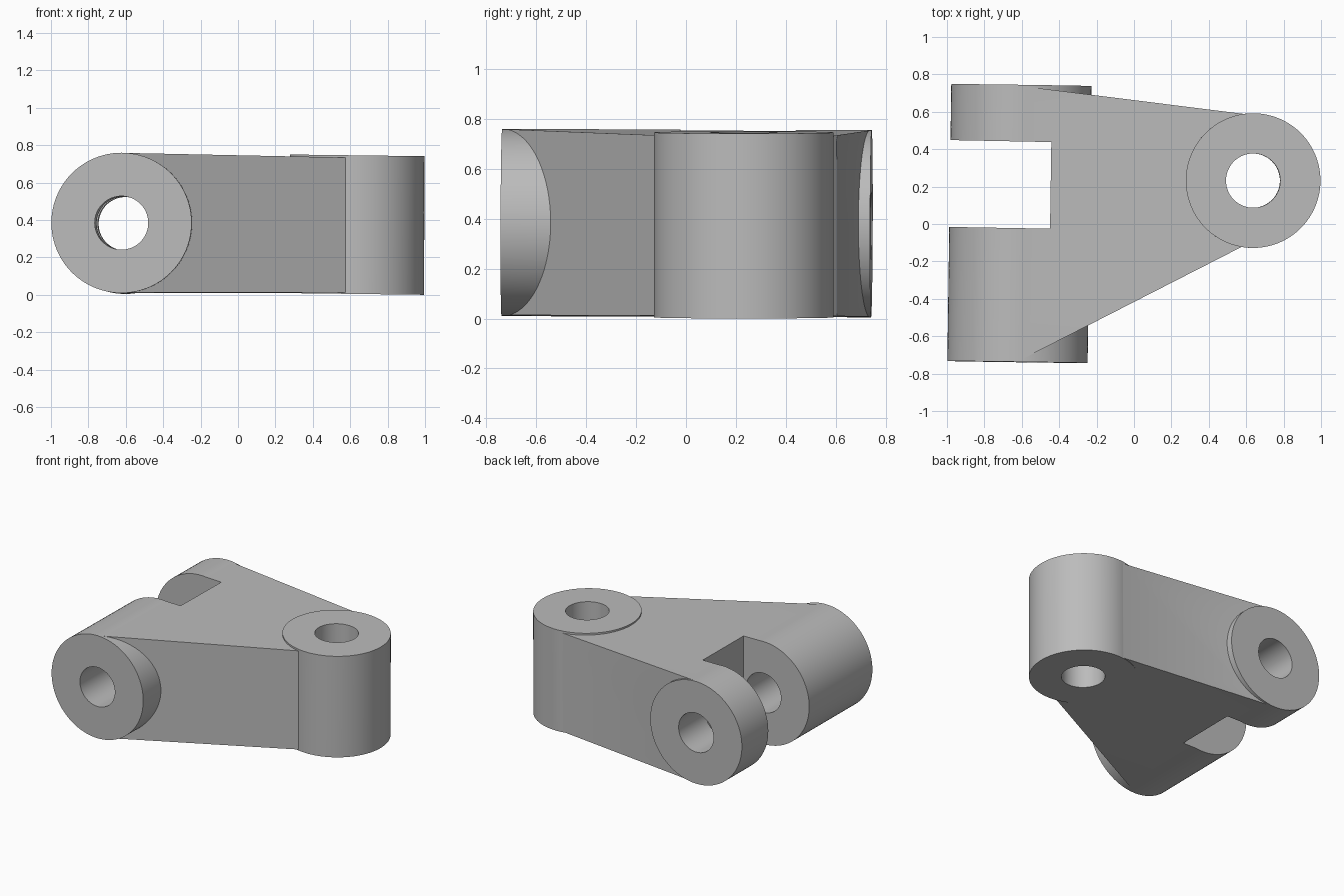
import bpy, bmesh, math
from mathutils import Vector

cube = bpy.data.objects.get("Cube")
if cube:
    bpy.data.objects.remove(cube, do_unlink=True)

grey = bpy.data.materials.new("machined grey")
grey.use_nodes = True
colour = (0.5, 0.5, 0.5, 1)
grey.diffuse_color = colour
grey.node_tree.nodes["Principled BSDF"].inputs["Base Color"].default_value = colour


def finish(name, bm):
    """Turn a bmesh into a named object in the scene."""
    bmesh.ops.recalc_face_normals(bm, faces=bm.faces)
    mesh = bpy.data.meshes.new(name)
    bm.to_mesh(mesh)
    bm.free()
    mesh.materials.append(grey)
    obj = bpy.data.objects.new(name, mesh)
    bpy.context.collection.objects.link(obj)
    return obj


def rod(name, start, end, radius, overshoot=0.0):
    """Cylinder between two points, optionally longer at both ends."""
    start, end = Vector(start), Vector(end)
    axis = end - start
    bm = bmesh.new()
    bmesh.ops.create_cone(bm, cap_ends=True, segments=96, radius1=radius,
                          radius2=radius, depth=axis.length + 2 * overshoot)
    obj = finish(name, bm)
    turn = axis.to_track_quat('Z', 'Y').to_matrix().to_4x4()
    turn.translation = (start + end) / 2
    obj.data.transform(turn)
    return obj


def slab(name, outline, bottom, top):
    """Prism from a plan outline, with bottom and top heights as functions."""
    bm = bmesh.new()
    low = [bm.verts.new((x, y, bottom(x, y))) for x, y in outline]
    high = [bm.verts.new((x, y, top(x, y))) for x, y in outline]
    bm.faces.new(low[::-1])
    bm.faces.new(high)
    n = len(outline)
    for i in range(n):
        j = (i + 1) % n
        bm.faces.new((low[i], low[j], high[j], high[i]))
    return finish(name, bm)


def combine(body, tool, operation):
    mod = body.modifiers.new(tool.name, 'BOOLEAN')
    mod.object, mod.operation, mod.solver = tool, operation, 'EXACT'
    bpy.context.view_layer.objects.active = body
    bpy.ops.object.modifier_apply(modifier=mod.name)
    bpy.data.objects.remove(tool, do_unlink=True)


# Slightly skewed axes of the hinge barrel and of the upright boss
hinge = ((-0.623, -0.738, 0.385), (-0.602, 0.743, 0.380))
upright = ((0.635, 0.232, 0.005), (0.637, 0.232, 0.746))

# Tapering web joining barrel to boss
body = slab("hinge_bracket",
            [(-0.62, -0.734), (0.6, -0.11), (0.6, 0.587), (-0.605, 0.738)],
            lambda x, y: 0.0115 - 0.0034 * y,
            lambda x, y: 0.745 - 0.019 * x - 0.0034 * y)
combine(body, rod("hinge_barrel", *hinge, 0.375), 'UNION')

# Slot between the two hinge lugs
combine(body, slab("lug_slot",
                   [(-1.2, -0.012), (-0.449, -0.025), (-0.442, 0.438), (-1.2, 0.453)],
                   lambda x, y: -0.2, lambda x, y: 1.0), 'DIFFERENCE')

# Upright boss and the drilled holes
boss = rod("upright_boss", *upright, 0.36)
for v in boss.data.vertices:
    v.co.z -= 0.01 * (v.co.x - 0.636)
combine(body, boss, 'UNION')
combine(body, rod("hinge_bore", *hinge, 0.143, 0.2), 'DIFFERENCE')
combine(body, rod("upright_bore", *upright, 0.145, 0.2), 'DIFFERENCE')

bpy.ops.object.select_all(action='DESELECT')
body.select_set(True)
bpy.context.view_layer.objects.active = body
bpy.ops.object.shade_smooth_by_angle(angle=math.radians(25))
